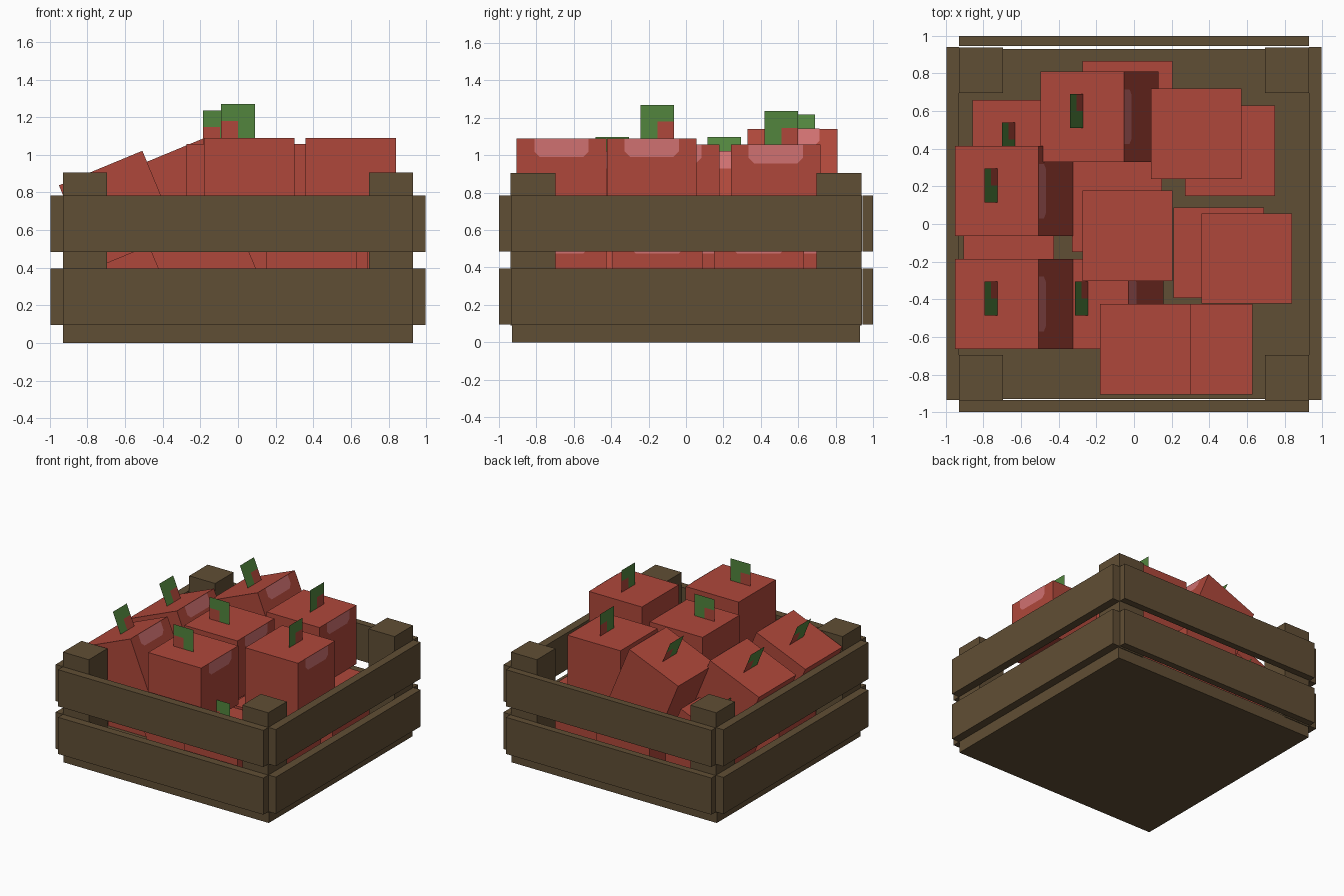
import bpy, bmesh, math
from mathutils import Vector, Matrix

old = bpy.data.objects.get("Cube")
if old:
    bpy.data.objects.remove(old, do_unlink=True)


def material(name, rgb):
    m = bpy.data.materials.new(name)
    m.use_nodes = True
    m.diffuse_color = (*rgb, 1)
    shader = m.node_tree.nodes["Principled BSDF"]
    shader.inputs["Base Color"].default_value = (*rgb, 1)
    shader.inputs["Roughness"].default_value = 0.9
    return m


wood = material("brown wood", (0.118, 0.077, 0.035))
red = material("apple red", (0.43, 0.064, 0.043))
pink = material("pink shine", (0.63, 0.165, 0.165))
green = material("leaf green", (0.085, 0.235, 0.048))


def add_object(name, bm, mats):
    mesh = bpy.data.meshes.new(name)
    bm.to_mesh(mesh)
    bm.free()
    for m in mats:
        mesh.materials.append(m)
    ob = bpy.data.objects.new(name, mesh)
    bpy.context.collection.objects.link(ob)
    return ob


def box(name, lo, hi):
    lo, hi = Vector(lo), Vector(hi)
    bm = bmesh.new()
    bmesh.ops.create_cube(bm, size=1, matrix=Matrix.Translation((lo + hi) / 2)
                          @ Matrix.Diagonal((*(hi - lo), 1)))
    return add_object(name, bm, [wood])


# Crate: floor, corner posts and two rows of slats
IN, OUT = 0.93, 0.997
box("crate_floor", (-IN, -IN, 0), (IN, IN, 0.1))
for sx, side in ((-1, "right"), (1, "left")):
    for sy, end in ((-1, "front"), (1, "back")):
        xs = sorted((sx * 0.695, sx * IN))
        ys = sorted((sy * 0.697, sy * 0.937))
        box(f"{end}_{side}_post", (xs[0], ys[0], 0.09), (xs[1], ys[1], 0.905))
for z, row in ((0.095, "lower"), (0.485, "upper")):
    top = z + 0.3
    box(f"{row}_front_slat", (-IN, -1, z), (IN, -0.935, top))
    box(f"{row}_back_slat", (-IN, 0.945, z), (IN, 1, top))
    box(f"{row}_right_slat", (-OUT, -0.935, z), (-IN, 0.94, top))
    box(f"{row}_left_slat", (IN, -0.935, z), (OUT, 0.94, top))

# Cube apples, each with a shine plate and a square leaf with a red stem corner
H = 0.24
LEAF = 0.09
TILT = math.radians(-22.5)


def apple(name, centre, kind="upright"):
    bm = bmesh.new()
    bmesh.ops.create_cube(bm, size=2 * H)

    def face(points, index):
        bm.faces.new([bm.verts.new(p) for p in points]).material_index = index

    # shine on the +x side, with its lower corners cut off
    shine = [(-0.145, 0), (-0.145, 0.07), (-0.115, 0.1),
             (0.115, 0.1), (0.145, 0.07), (0.145, 0)]
    face([(H + 0.003, y, H - d) for y, d in shine], 1)

    # leaf plane: across x when turned, otherwise across y
    if kind == "turned":
        origin, along = Vector((-0.06, -0.04, H)), Vector((-1, 0, 0))
    else:
        shift = 0.005 if kind == "tilted" else 0.03
        origin, along = Vector((shift, 0.03, H)), Vector((0, 1, 0))
    up = Vector((0, 0, 1))

    def leaf(cells, index):
        face([origin + along * a * LEAF + up * b * LEAF for a, b in cells], index)

    leaf([(-1, 0), (0, 0), (0, 1), (1, 1), (1, 2), (-1, 2)], 2)
    leaf([(0, 0), (1, 0), (1, 1), (0, 1)], 0)
    ob = add_object(name, bm, [red, pink, green])
    ob.location = centre
    if kind == "tilted":
        ob.rotation_euler.y = TILT
    return ob


LOW = 0.335
apples = [
    # upper layer
    ((0.06, -0.665, 0.85), "turned"),
    ((0.6, -0.183, 0.85), "upright"),
    ((-0.035, -0.062, 0.817), "turned"),
    ((0.33, 0.48, 0.817), "upright"),
    ((-0.638, -0.425, 0.708), "tilted"),
    ((-0.638, 0.175, 0.708), "tilted"),
    ((-0.183, 0.57, 0.828), "tilted"),
    # lower layer
    ((-0.158, -0.425, 0.38), "tilted"),
    ((-0.545, 0.42, 0.38), "tilted"),
    ((0.39, -0.665, LOW), "turned"),
    ((0.45, -0.153, LOW), "upright"),
    ((0.51, 0.39, LOW), "upright"),
    ((-0.035, 0.625, LOW), "upright"),
    ((-0.09, 0.09, LOW), "turned"),
    ((-0.665, -0.15, LOW), "turned"),
]
for n, (centre, kind) in enumerate(apples, 1):
    apple(f"apple_{n}", centre, kind)
